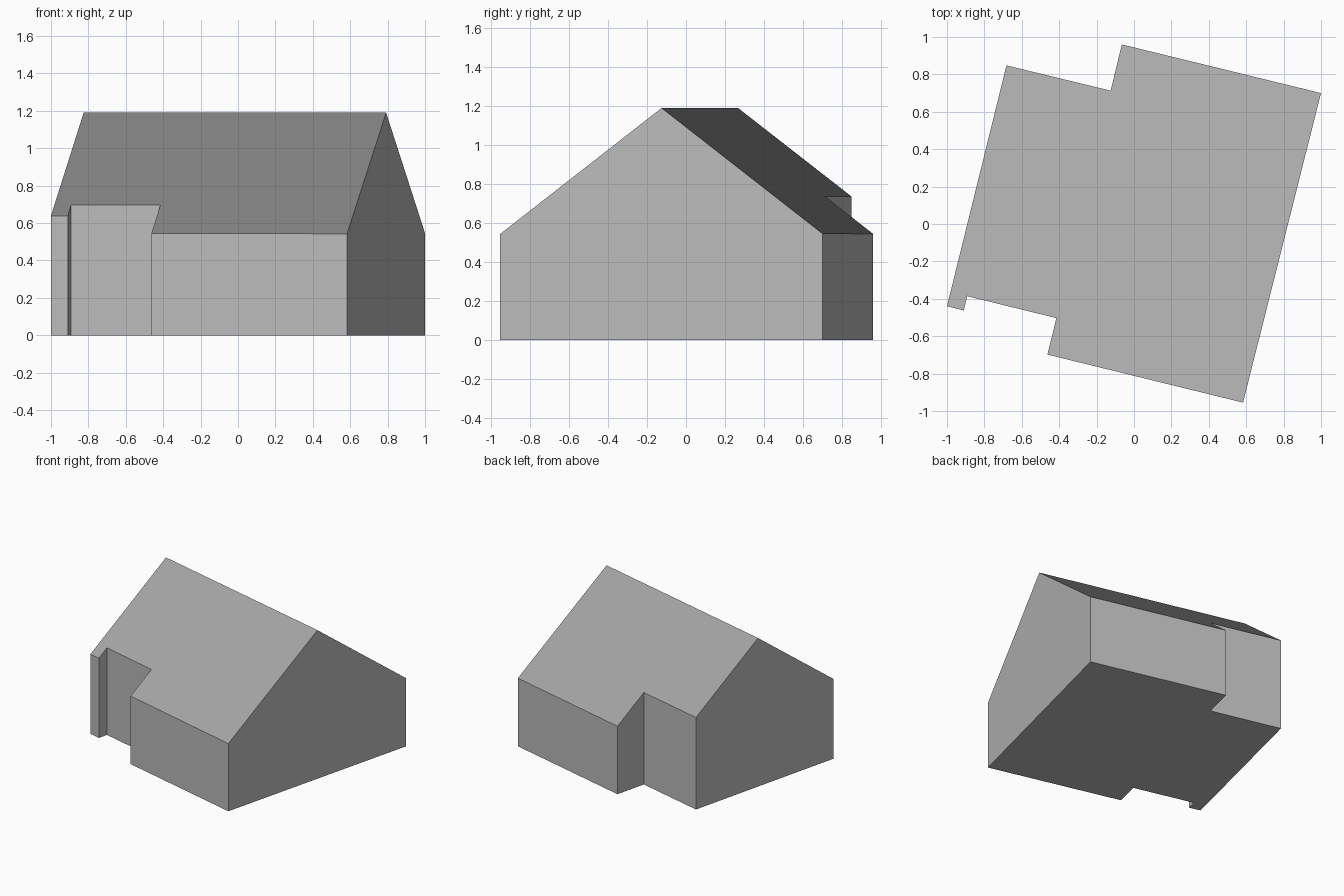
import bpy, bmesh
from mathutils import Vector

cube = bpy.data.objects.get("Cube")
if cube:
    bpy.data.objects.remove(cube, do_unlink=True)

RIDGE_HEIGHT = 1.19
SLOPE = 0.757
RIDGE_LEFT = Vector((0.79, -0.125, 0))
RIDGE_RIGHT = Vector((-0.825, 0.267, 0))

# Wall outline, counter-clockwise, with the entrance recess and the back step
outline = [(-1, -0.44), (-0.91, -0.462), (-0.892, -0.386), (-0.415, -0.503),
           (-0.463, -0.698), (0.583, -0.955), (1, 0.7), (-0.065, 0.96),
           (-0.125, 0.713), (-0.682, 0.848)]

# Plain grey finish
grey = bpy.data.materials.new("plain_grey")
grey.use_nodes = True
colour = (0.5, 0.5, 0.5, 1)
grey.diffuse_color = colour
grey.node_tree.nodes["Principled BSDF"].inputs["Base Color"].default_value = colour

# Extrude the outline into a block
bm = bmesh.new()
floor = bm.faces.new([bm.verts.new((x, y, 0)) for x, y in outline])
block = bmesh.ops.extrude_face_region(bm, geom=[floor], use_keep_orig=True)
for v in block["geom"]:
    if isinstance(v, bmesh.types.BMVert):
        v.co.z = 1

# Split the block along the ridge, then slope the top down to both eaves
along = (RIDGE_LEFT - RIDGE_RIGHT).normalized()
across = Vector((-along.y, along.x, 0))
bmesh.ops.bisect_plane(bm, geom=bm.verts[:] + bm.edges[:] + bm.faces[:],
                       plane_co=RIDGE_LEFT, plane_no=across)
for v in bm.verts:
    if v.co.z > 0.5:
        v.co.z = RIDGE_HEIGHT - SLOPE * abs((v.co - RIDGE_LEFT).dot(across))

# Merge the flat gable ends and floor back into single faces
bmesh.ops.dissolve_limit(bm, angle_limit=0.01, verts=bm.verts[:], edges=bm.edges[:])
bmesh.ops.recalc_face_normals(bm, faces=bm.faces[:])

mesh = bpy.data.meshes.new("house_body")
bm.to_mesh(mesh)
bm.free()
mesh.materials.append(grey)
house = bpy.data.objects.new("house_body", mesh)
bpy.context.collection.objects.link(house)
